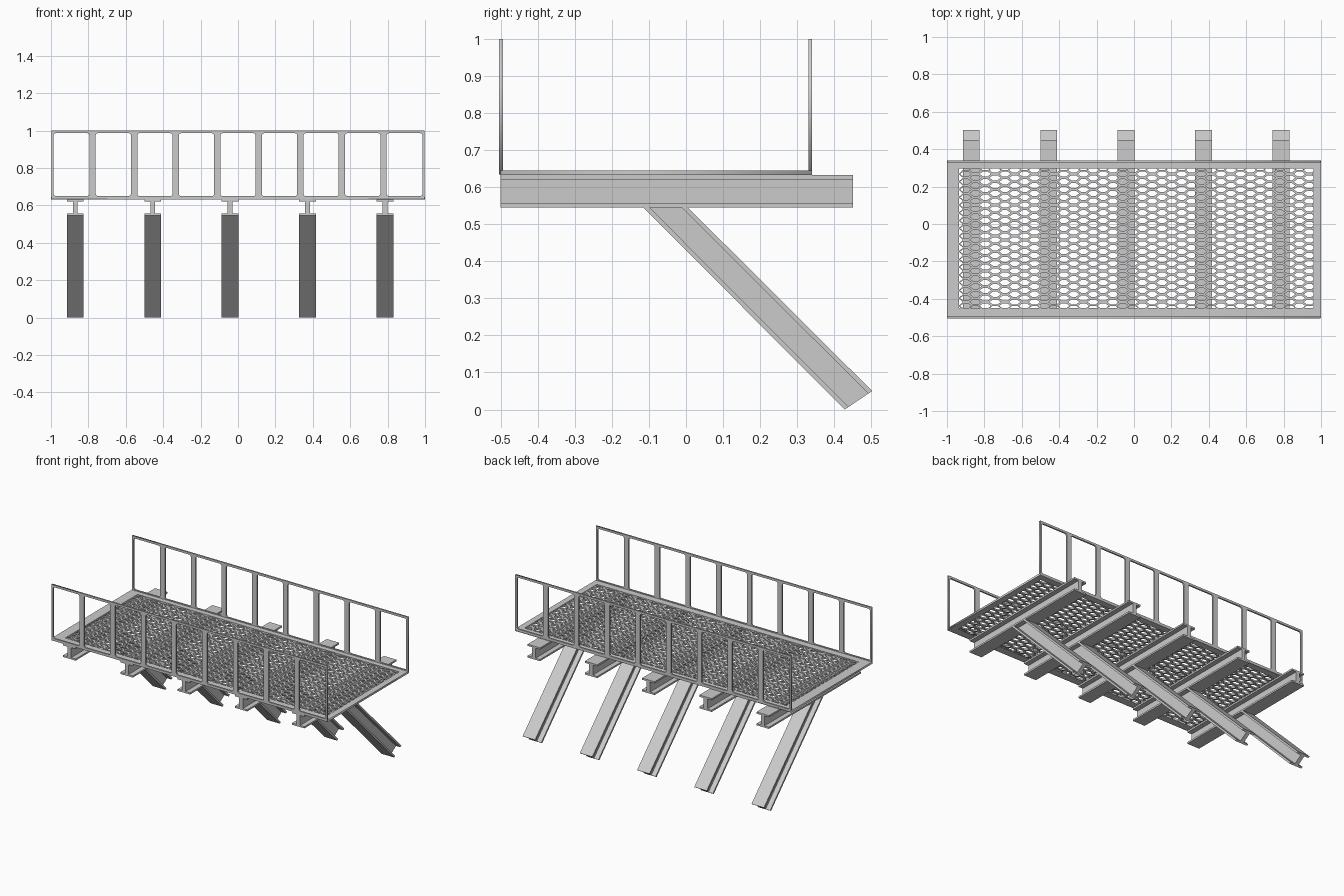
import bpy, bmesh, math
from mathutils import Matrix, Vector

if "Cube" in bpy.data.objects:
    bpy.data.objects.remove(bpy.data.objects["Cube"])


def finish(bm, name):
    bmesh.ops.recalc_face_normals(bm, faces=bm.faces)
    me = bpy.data.meshes.new(name)
    bm.to_mesh(me)
    bm.free()
    ob = bpy.data.objects.new(name, me)
    bpy.context.collection.objects.link(ob)
    return ob


def extrude_profile(bm, pts, vec):
    f = bm.faces.new([bm.verts.new(p) for p in pts])
    r = bmesh.ops.extrude_face_region(bm, geom=[f], use_keep_orig=True)
    vs = [g for g in r["geom"] if isinstance(g, bmesh.types.BMVert)]
    bmesh.ops.translate(bm, verts=vs, vec=vec)


def rect(x0, x1, y0, y1, r=0.0):
    """Rectangle outline, with rounded corners when r > 0."""
    if r == 0:
        return [(x0, y0), (x1, y0), (x1, y1), (x0, y1)]
    pts = []
    corners = [(x1 - r, y1 - r), (x0 + r, y1 - r), (x0 + r, y0 + r), (x1 - r, y0 + r)]
    for k, (cx, cy) in enumerate(corners):
        for s in range(5):
            a = (k + s / 4) * math.pi / 2
            pts.append((cx + r * math.cos(a), cy + r * math.sin(a)))
    return pts


def plate(name, outlines, thick, matrix):
    """Flat plate from an outer outline and hole outlines."""
    cu = bpy.data.curves.new(name, 'CURVE')
    cu.dimensions = '2D'
    cu.fill_mode = 'BOTH'
    cu.extrude = thick / 2
    for pts in outlines:
        sp = cu.splines.new('POLY')
        sp.points.add(len(pts) - 1)
        for p, (x, y) in zip(sp.points, pts):
            p.co = (x, y, 0, 1)
        sp.use_cyclic_u = True
    ob = bpy.data.objects.new(name, cu)
    bpy.context.collection.objects.link(ob)
    ob.matrix_world = matrix
    bpy.ops.object.select_all(action='DESELECT')
    ob.select_set(True)
    bpy.context.view_layer.objects.active = ob
    bpy.ops.object.convert(target='MESH')


# Deck border
plate("deck_frame", [rect(-1, 1, -0.5, 0.34), rect(-0.935, 0.96, -0.45, 0.297)],
      0.013, Matrix.Translation((0, 0, 0.6385)))

# Expanded metal grating: staggered hexagonal cells, each with a hole
P, Q, Z = 0.105, 0.0415, 0.633
c, d = P * 0.36, P * 0.14
bm = bmesh.new()
for col in range(36):
    for row in range(18):
        x = -0.9 + col * P / 2
        y = -0.438 + (row + 0.5 * (col % 2)) * Q
        if y > 0.297:
            continue
        cell = [(c, 0), (d, Q / 2), (-d, Q / 2), (-c, 0), (-d, -Q / 2), (d, -Q / 2)]
        outer = [bm.verts.new((x + u, y + v, Z)) for u, v in cell]
        inner = [bm.verts.new((x + u * 0.8, y + v * 0.66, Z)) for u, v in cell]
        for i in range(6):
            j = (i + 1) % 6
            bm.faces.new((outer[i], outer[j], inner[j], inner[i]))
bmesh.ops.remove_doubles(bm, verts=bm.verts, dist=0.0005)
grating = finish(bm, "deck_grating")
sol = grating.modifiers.new("thickness", 'SOLIDIFY')
sol.thickness = 0.01
sol.offset = 1 if grating.data.polygons[0].normal.z > 0 else -1

# Railings: one frame with nine rounded openings per side
pitch = 2 / 9
openings = []
for i in range(9):
    x0 = -1 + i * pitch + (0.014 if i == 0 else 0.017)
    x1 = -1 + (i + 1) * pitch - (0.014 if i == 8 else 0.017)
    openings.append(rect(x0, x1, 0.65, 0.986, 0.012))
for name, y in (("front_railing", -0.499), ("back_railing", 0.335)):
    plate(name, [rect(-0.998, 0.998, 0.634, 1.0)] + openings, 0.01,
          Matrix.Translation((0, y, 0)) @ Matrix.Rotation(math.pi / 2, 4, 'X'))

# Horizontal I-beams and the sloping braces beneath them
W, T, ZB, ZT, F = 0.045, 0.013, 0.545, 0.632, 0.011
low_top, high_top = Vector((-0.115, ZB)), Vector((0.005, ZB))
low_end, high_end = Vector((0.428, 0.0)), Vector((0.502, 0.05))
for n in range(5):
    cx = -0.87 + n * 0.414
    half = [(W, ZB), (W, ZB + F), (T, ZB + F), (T, ZT - F), (W, ZT - F), (W, ZT)]
    prof = half + [(-x, z) for x, z in reversed(half)]
    bm = bmesh.new()
    extrude_profile(bm, [(cx + x, -0.5, z) for x, z in prof], (0, 0.95, 0))
    finish(bm, f"floor_beam_{n + 1}")

    bm = bmesh.new()
    prof = [(W, 0), (W, .14), (T, .14), (T, .86), (W, .86), (W, 1)]
    prof += [(-x, f) for x, f in reversed(prof)]
    rings = []
    for a, b in ((low_top, high_top), (low_end, high_end)):
        rings.append([bm.verts.new((cx + x, *a.lerp(b, f))) for x, f in prof])
    for i in range(12):
        j = (i + 1) % 12
        bm.faces.new((rings[0][i], rings[0][j], rings[1][j], rings[1][i]))
    for ring in rings:
        bm.faces.new(ring)
    finish(bm, f"brace_{n + 1}")
